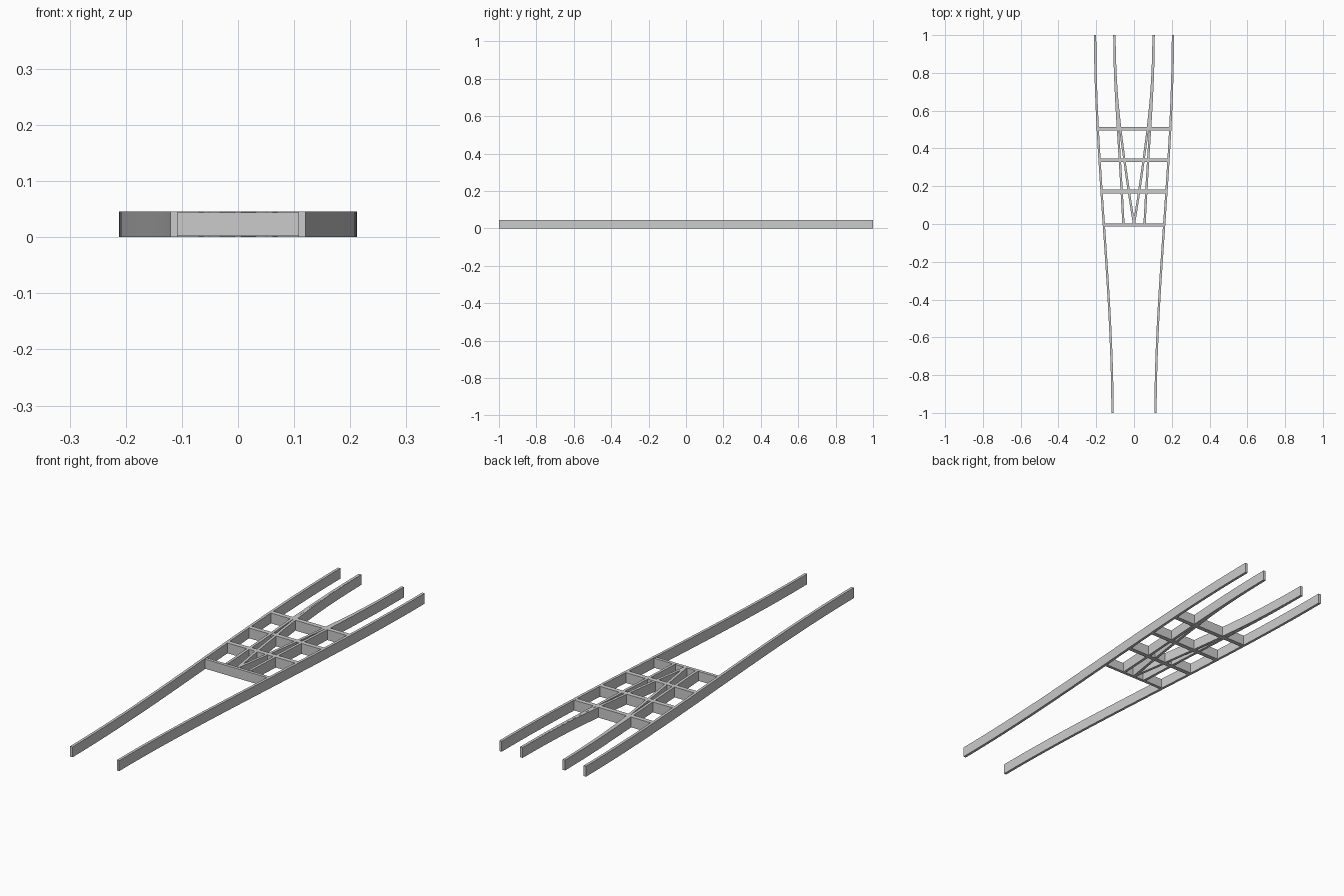
import bpy
import bmesh
from mathutils import Vector

if "Cube" in bpy.data.objects:
    bpy.data.objects.remove(bpy.data.objects["Cube"])

HEIGHT = 0.046
WIDTH = 0.012


def make_object(name, bm):
    bmesh.ops.recalc_face_normals(bm, faces=bm.faces)
    mesh = bpy.data.meshes.new(name)
    bm.to_mesh(mesh)
    bm.free()
    obj = bpy.data.objects.new(name, mesh)
    bpy.context.collection.objects.link(obj)
    bpy.context.view_layer.objects.active = obj
    obj.select_set(True)
    bpy.ops.object.shade_smooth_by_angle()
    obj.select_set(False)
    return obj


def rail(name, path, z0, z1):
    """Sweep a rectangular section along an (x, y) path."""
    bm = bmesh.new()
    rings = []
    for x, y in path:
        rings.append([bm.verts.new((x + s * WIDTH / 2, y, z))
                      for s, z in ((-1, z0), (1, z0), (1, z1), (-1, z1))])
    for a, b in zip(rings, rings[1:]):
        for i in range(4):
            j = (i + 1) % 4
            bm.faces.new((a[i], a[j], b[j], b[i]))
    bm.faces.new(rings[0])
    bm.faces.new(rings[-1])
    return make_object(name, bm)


def beam(name, half, y, depth, z0, z1):
    bm = bmesh.new()
    bmesh.ops.create_cube(bm, size=1)
    bmesh.ops.scale(bm, vec=(2 * half, depth, z1 - z0), verts=bm.verts)
    bmesh.ops.translate(bm, vec=(0, y, (z0 + z1) / 2), verts=bm.verts)
    return make_object(name, bm)


def outer_x(y):
    t = (y + 1) / 2
    return 0.114 + 0.092 * t * t * (3 - 2 * t)


def smooth_path(points, steps=5):
    """Catmull-Rom curve through the points."""
    p = [Vector(q) for q in points]
    p = [2 * p[0] - p[1]] + p + [2 * p[-1] - p[-2]]
    out = []
    for a, b, c, d in zip(p, p[1:], p[2:], p[3:]):
        for k in range(steps):
            t = k / steps
            out.append(0.5 * (2 * b + (c - a) * t + (2 * a - 5 * b + 4 * c - d) * t * t
                              + (3 * b - a - 3 * c + d) * t ** 3))
    return out + [p[-2]]


diverging = smooth_path([(0, 0), (0.027, 0.17), (0.051, 0.34), (0.072, 0.5),
                         (0.089, 0.66), (0.099, 0.82), (0.104, 1)])
flanking = smooth_path([(0.056, 0), (0.065, 0.17), (0.075, 0.34), (0.085, 0.5),
                        (0.094, 0.66), (0.101, 0.82), (0.104, 1)])

for side, label in ((-1, "left"), (1, "right")):
    # Outer rails, each in three butted lengths
    for n in range(3):
        ys = [-1 + (n + k / 10) * 2 / 3 for k in range(11)]
        rail(f"outer_rail_{label}_{n + 1}", [(side * outer_x(y), y) for y in ys], 0, HEIGHT)
    # Inner rails, a V and a straighter pair merging at the back
    rail(f"v_rail_{label}", [(side * x, y) for x, y in diverging], 0.0004, HEIGHT - 0.0004)
    rail(f"inner_rail_{label}", [(side * x, y) for x, y in flanking], 0, HEIGHT)

# Cross beams between the outer rails
beam("front_cross_beam", outer_x(0), -0.005, 0.014, 0.002, HEIGHT - 0.002)
for i, y in enumerate((0.172, 0.338, 0.504)):
    beam(f"cross_beam_{i + 1}", outer_x(y), y, 0.02, 0.0002, HEIGHT - 0.0002)
